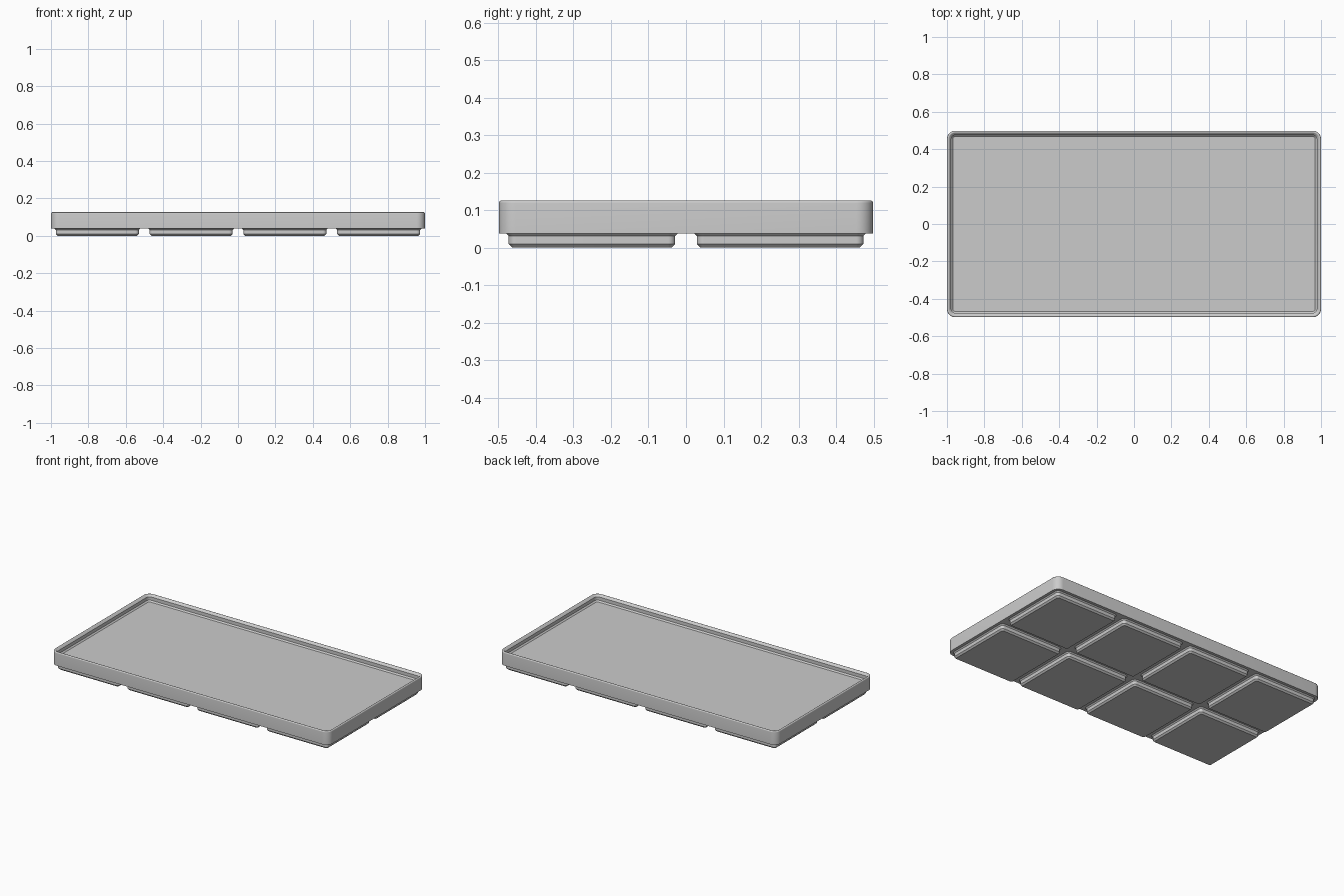
import bpy
import bmesh
from math import cos, sin, pi, radians

MM = 2 / 167.5        # one millimetre in model units
PITCH = 42            # grid cell size in mm
GAP = 0.5             # clearance around the tray and each foot in mm
CORNER = 3.75         # outer corner radius in mm
BASE = 3.2            # underside of the tray
FLOOR = 7.0           # tray floor height

cube = bpy.data.objects.get("Cube")
if cube:
    bpy.data.objects.remove(cube, do_unlink=True)

grey = bpy.data.materials.new("light_grey")
grey.use_nodes = True
colour = (0.6, 0.6, 0.6, 1)
grey.diffuse_color = colour
grey.node_tree.nodes["Principled BSDF"].inputs["Base Color"].default_value = colour


def rounded_ring(bm, width, depth, inset, z, cx, cy, steps=8):
    """Rounded rectangle of vertices, shrunk by inset."""
    r = CORNER - inset
    hx, hy = width / 2 - CORNER, depth / 2 - CORNER
    ring = []
    for quarter, (sx, sy) in enumerate([(1, 1), (-1, 1), (-1, -1), (1, -1)]):
        for i in range(steps + 1):
            a = (quarter + i / steps) * pi / 2
            x = cx + sx * hx + r * cos(a)
            y = cy + sy * hy + r * sin(a)
            ring.append(bm.verts.new((x * MM, y * MM, z * MM)))
    return ring


def loft(name, width, depth, profile, cx=0, cy=0):
    """Sweep a profile of (inset, height) around a rounded rectangle, capped at both ends."""
    bm = bmesh.new()
    rings = [rounded_ring(bm, width, depth, d, z, cx, cy) for d, z in profile]
    for low, high in zip(rings, rings[1:]):
        for i in range(len(low)):
            j = (i + 1) % len(low)
            bm.faces.new((low[i], low[j], high[j], high[i]))
    bm.faces.new(rings[0][::-1])
    bm.faces.new(rings[-1])
    mesh = bpy.data.meshes.new(name)
    bm.to_mesh(mesh)
    bm.free()
    mesh.materials.append(grey)
    obj = bpy.data.objects.new(name, mesh)
    bpy.context.collection.objects.link(obj)
    bpy.ops.object.select_all(action='DESELECT')
    obj.select_set(True)
    bpy.context.view_layer.objects.active = obj
    bpy.ops.object.shade_smooth_by_angle(angle=radians(30))
    return obj


# Tray: outer wall, rounded rim, sloped and stepped inner lip, floor
fillet, rim_z = 0.6, 9.95
rim = []
for k in range(9):
    a = pi - k / 8 * radians(135)
    rim.append((fillet + fillet * cos(a), rim_z + fillet * sin(a)))
tray_profile = [(0, BASE)] + rim + [(1.9, 9.5), (1.9, FLOOR + 0.7), (2.6, FLOOR)]
loft("tray", 4 * PITCH - GAP, 2 * PITCH - GAP, tray_profile)

# Feet: chamfered bottom, straight side, flare into the tray underside
foot_profile = [(2.95, 0), (2.15, 0.8), (2.15, 2.6), (1.5, BASE + 0.05)]
for row in range(2):
    for col in range(4):
        loft(f"foot_{row + 1}_{col + 1}", PITCH - GAP, PITCH - GAP, foot_profile,
             (col - 1.5) * PITCH, (row - 0.5) * PITCH)
